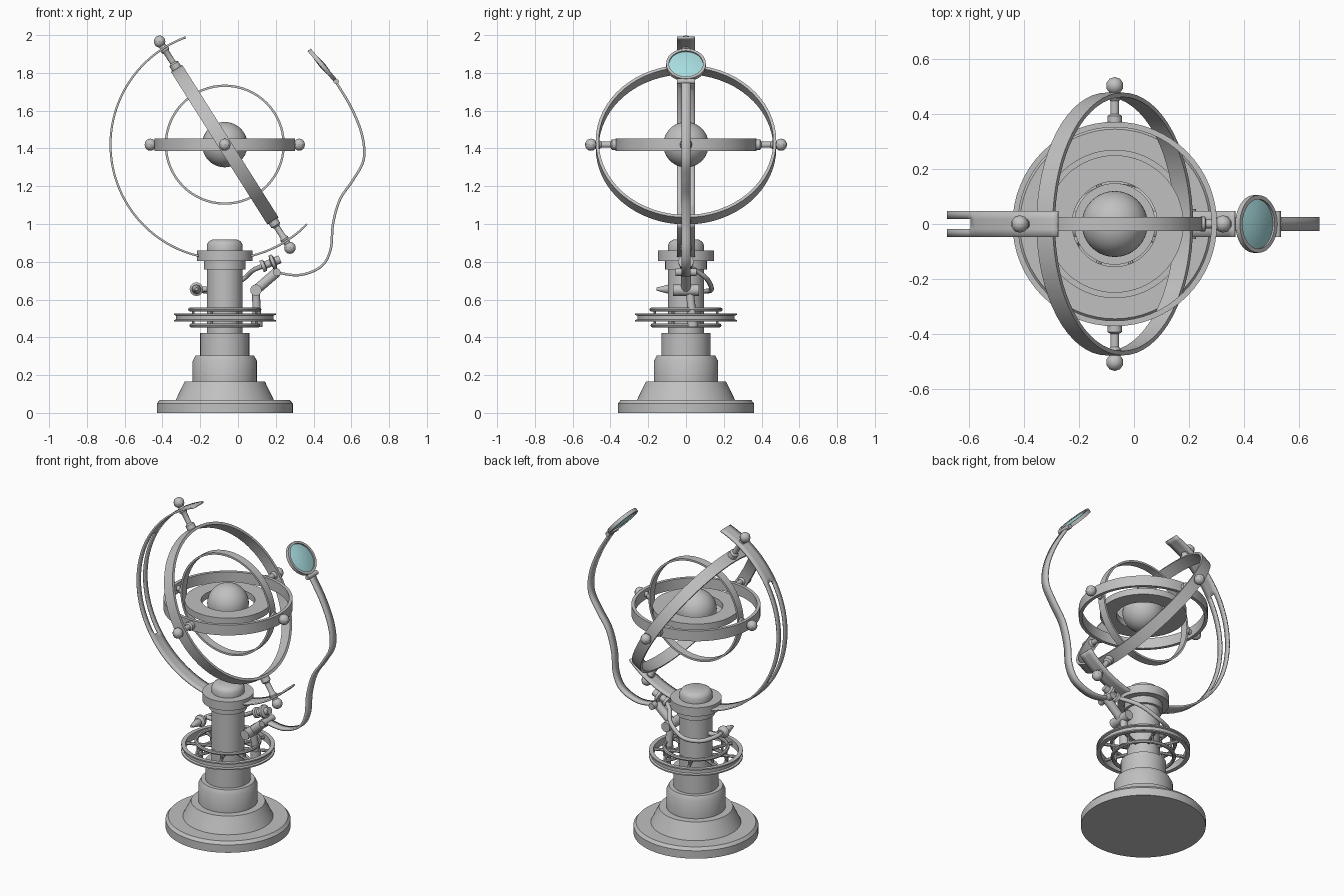
import bpy, bmesh, math
from mathutils import Vector, Matrix

if "Cube" in bpy.data.objects:
    bpy.data.objects.remove(bpy.data.objects["Cube"])

def material(name, rgb):
    m = bpy.data.materials.new(name)
    m.diffuse_color = (*rgb, 1)
    m.use_nodes = True
    m.node_tree.nodes["Principled BSDF"].inputs["Base Color"].default_value = m.diffuse_color
    return m

GREY = material("brushed_grey", (0.53, 0.53, 0.53))
GLASS = material("pale_cyan_glass", (0.39, 0.72, 0.74))
AXIS_X = -0.07
C = Vector((AXIS_X, 0, 1.42))          # centre of the gimbal

def finish(name, bm, mat=GREY):
    bmesh.ops.recalc_face_normals(bm, faces=bm.faces)
    me = bpy.data.meshes.new(name)
    bm.to_mesh(me)
    bm.free()
    me.materials.append(mat)
    ob = bpy.data.objects.new(name, me)
    bpy.context.collection.objects.link(ob)
    bpy.ops.object.select_all(action='DESELECT')
    bpy.context.view_layer.objects.active = ob
    ob.select_set(True)
    bpy.ops.object.shade_smooth_by_angle(angle=math.radians(35))
    return ob

def lathe(name, profile, origin, axis=(0, 0, 1), seg=64, closed=False, mat=GREY):
    """Revolve (radius, height) points about an axis; closed joins last to first."""
    bm = bmesh.new()
    rows = []
    for r, h in profile:
        if r < 1e-6:
            rows.append([bm.verts.new((0, 0, h))] * seg)
        else:
            rows.append([bm.verts.new((r * math.cos(2 * math.pi * i / seg),
                                       r * math.sin(2 * math.pi * i / seg), h)) for i in range(seg)])
    pairs = list(zip(rows, rows[1:])) + ([(rows[-1], rows[0])] if closed else [])
    for a, b in pairs:
        for i in range(seg):
            j = (i + 1) % seg
            vs = list(dict.fromkeys((a[i], a[j], b[j], b[i])))
            if len(vs) > 2:
                bm.faces.new(vs)
    rot = Vector(axis).to_track_quat('Z', 'Y').to_matrix().to_4x4()
    bm.transform(Matrix.Translation(origin) @ rot)
    return finish(name, bm, mat)

def band(name, r_in, r_out, half, origin, axis=(0, 0, 1), seg=64):
    return lathe(name, [(r_in, -half), (r_out, -half), (r_out, half), (r_in, half)],
                 origin, axis, seg, True)

def torus(name, R, r, origin):
    pts = [(R + r * math.cos(k * math.pi / 4), r * math.sin(k * math.pi / 4)) for k in range(8)]
    return lathe(name, pts, origin, closed=True)

def rod(name, a, b, r1, r2=None, seg=16):
    a, b = Vector(a), Vector(b)
    r2 = r1 if r2 is None else r2
    L = (b - a).length
    return lathe(name, [(0, 0), (r1, 0), (r2, L), (0, L)], a, b - a, seg)

def ball(name, p, r, seg=10, rings=8):
    bm = bmesh.new()
    bmesh.ops.create_uvsphere(bm, u_segments=seg, v_segments=rings, radius=r,
                              matrix=Matrix.Translation(p))
    return finish(name, bm)

def spline(pts, n=8):
    """Catmull-Rom points through the given path."""
    p = [Vector(q) for q in pts]
    p = [2 * p[0] - p[1]] + p + [2 * p[-1] - p[-2]]
    out = []
    for a, b, c, d in zip(p, p[1:], p[2:], p[3:]):
        for k in range(n):
            t = k / n
            out.append(0.5 * (2 * b + (c - a) * t + (2 * a - 5 * b + 4 * c - d) * t * t
                              + (3 * b - a - 3 * c + d) * t ** 3))
    return out + [p[-2]]

def strap(name, path, lanes, thick, skip=lambda i, k: False):
    """Flat strip following a path in the xz plane, split across y into lanes."""
    bm = bmesh.new()
    rows = [[bm.verts.new((p.x, y, p.z)) for y in lanes] for p in path]
    for i in range(len(rows) - 1):
        for k in range(len(lanes) - 1):
            if not skip(i, k):
                bm.faces.new((rows[i][k], rows[i][k + 1], rows[i + 1][k + 1], rows[i + 1][k]))
    ob = finish(name, bm)
    mod = ob.modifiers.new("thickness", 'SOLIDIFY')
    mod.thickness, mod.offset = thick, 0
    return ob

def tube(name, pts, r):
    cu = bpy.data.curves.new(name, 'CURVE')
    cu.dimensions, cu.bevel_depth, cu.bevel_resolution, cu.use_fill_caps = '3D', r, 2, True
    path = spline(pts)
    sp = cu.splines.new('POLY')
    sp.points.add(len(path) - 1)
    for q, v in zip(sp.points, path):
        q.co = (*v, 1)
    cu.materials.append(GREY)
    ob = bpy.data.objects.new(name, cu)
    bpy.context.collection.objects.link(ob)

def pin(name, d, r0, r1):
    """Turned pivot pin with an end ball, along direction d from the gimbal centre."""
    d = Vector(d).normalized()
    L = r1 - r0
    lathe(name, [(0, 0), (.027, 0), (.027, .2 * L), (.016, .25 * L), (.016, .6 * L),
                 (.024, .68 * L), (.012, L), (0, L)], C + d * r0, d, 16)
    ball(name + "_ball", C + d * r1, .032)

# Pedestal, column and collar
lathe("pedestal", [(0, 0), (.36, 0), (.36, .05), (.345, .068), (.26, .068), (.213, .165),
                   (.17, .165), (.17, .275), (.155, .304), (.13, .304), (.13, .422), (.095, .422),
                   (.095, .76), (.11, .76), (.11, .805), (.148, .805), (.148, .86), (.095, .86),
                   (.095, .89), (.085, .907), (.068, .917), (0, .917)], (AXIS_X, 0, 0))

# Spoked flywheel
W = Vector((AXIS_X, 0, .505))
lathe("flywheel_rim", [(.245, -.022), (.27, -.022), (.27, -.014), (.258, -.010), (.258, .010),
                       (.27, .014), (.27, .022), (.245, .022)], W, closed=True)
torus("upper_wheel_ring", .183, .011, W + Vector((0, 0, .042)))
torus("lower_wheel_ring", .177, .011, W - Vector((0, 0, .042)))
for i in range(8):
    a = i * math.pi / 4 + math.pi / 8
    d = Vector((math.cos(a), math.sin(a), 0))
    rod("wheel_spoke", W + d * .08, W + d * .25, .010, seg=8)
    rod("ring_post", W + d * .18 - Vector((0, 0, .04)), W + d * .18 + Vector((0, 0, .04)), .007, seg=8)

# Slotted meridian arc
N = 84
angles = [math.radians(110 + 206 * i / N) for i in range(N + 1)]
arc = [C + Vector((math.cos(a), 0, math.sin(a))) * .605 for a in angles]
strap("meridian_arc", arc, [-.048, -.018, .018, .048], .011,
      lambda i, k: k == 1 and 148 < math.degrees(angles[i]) < 212)

# Gimbal rings, disc and globe
tilt = Vector((-.534, 0, .845))
band("tilted_ring", .462, .478, .035, C, (.845, 0, .534))
band("horizontal_ring", .352, .372, .033, C)
band("inner_ring", .306, .318, .025, C, (0, 1, 0))
band("globe_disc", .155, .25, .02, C)
ball("globe", C, .12, 40, 24)
for s in (1, -1):
    pin("tilt_pin", tilt * s, .47, .646)
    pin("side_pin", (0, s, 0), .365, .503)
    pin("inner_pin", (s, 0, 0), .312, .394)

# Curved arm carrying the lens
strap("lens_arm", spline([(.19, 0, .745), (.325, 0, .73), (.44, 0, .775), (.49, 0, .865),
                          (.503, 0, 1.0), (.54, 0, 1.13), (.61, 0, 1.235), (.665, 0, 1.34),
                          (.657, 0, 1.47), (.60, 0, 1.615), (.52, 0, 1.75)]), [-.025, .025], .013)
L, n = Vector((.445, 0, 1.842)), Vector((.76, 0, .65))
band("lens_frame", .09, .105, .011, L, n, 40)
lathe("lens_glass", [(0, -.016), (.05, -.012), (.092, -.002), (.092, .002), (.05, .012), (0, .016)],
      L, n, 40, mat=GLASS)
rod("lens_clamp", (.52, -.047, 1.755), (.52, .047, 1.755), .014)

# Jointed bracket from the wheel to the lens arm
rod("bracket_foot", (.10, .035, .455), (.10, .035, .52), .03)
rod("lower_link", (.10, .035, .49), (.095, .02, .65), .024, .02)
rod("link_hinge", (.095, -.07, .65), (.095, .07, .65), .03)
rod("upper_link", (.095, 0, .65), (.205, 0, .745), .026)
rod("arm_hinge", (.205, -.055, .745), (.205, .055, .745), .02)

# Flanged knob, with a tube passing behind the column to a side handle
lathe("knob", [(0, 0), (.032, 0), (.032, .018), (.02, .022), (.02, .05), (.04, .056), (.04, .072),
               (.022, .078), (.022, .105), (0, .105)], (.125, 0, .775), (.93, 0, .37), 20)
tube("control_tube", [(.14, 0, .78), (.08, .05, .755), (.03, .11, .71), (-.07, .135, .655),
                      (-.17, .10, .645), (-.22, .02, .655), (-.22, -.05, .655)], .013)
lathe("side_handle", [(0, 0), (.022, 0), (.036, .02), (.036, .035), (.02, .045), (.024, .06),
                      (.008, .12), (0, .12)], (-.22, -.035, .655), (0, -1, 0), 16)
rod("handle_stub", (-.22, 0, .655), (-.15, 0, .655), .014)
